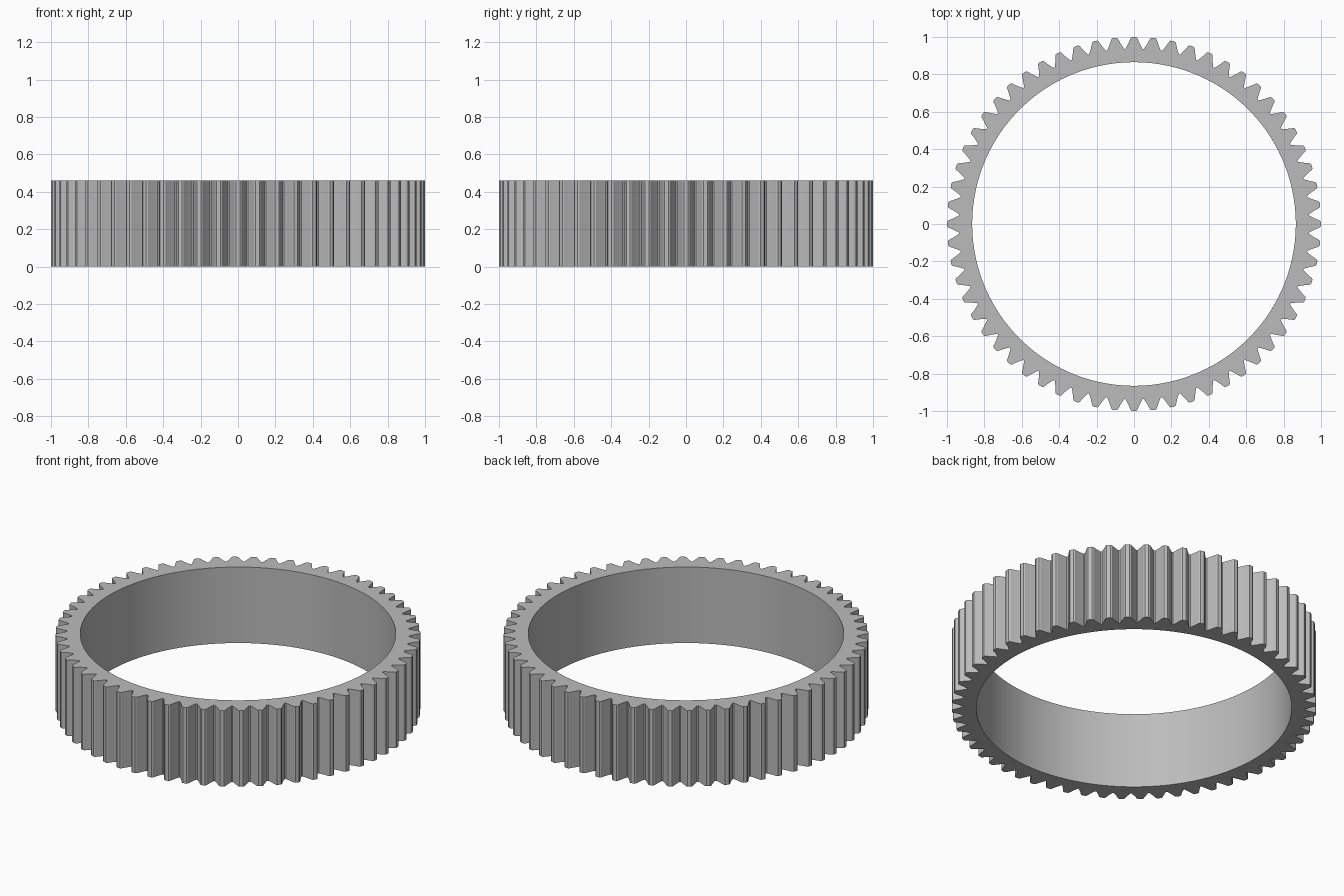
import bpy, bmesh
from math import sin, cos, pi, radians

cube = bpy.data.objects.get("Cube")
if cube:
    bpy.data.objects.remove(cube)

TEETH, HEIGHT, BORE = 60, 0.46, 0.865
PITCH = 2 * pi / TEETH
# One tooth: (radius, angle as a fraction of the pitch)
TOOTH = [(0.938, -0.46), (0.968, -0.29), (0.995, -0.17),
         (1.0, -0.10), (1.0, 0.10),
         (0.995, 0.17), (0.968, 0.29), (0.938, 0.46)]

steel = bpy.data.materials.new("grey steel")
steel.use_nodes = True
GREY = (0.5, 0.5, 0.5, 1)
steel.diffuse_color = GREY
steel.node_tree.nodes["Principled BSDF"].inputs["Base Color"].default_value = GREY

# Matching outlines of the toothed rim and the round bore
angles = [(i + f) * PITCH for i in range(TEETH) for r, f in TOOTH]
radii = [r for i in range(TEETH) for r, f in TOOTH]

bm = bmesh.new()


def loop(rs, z):
    return [bm.verts.new((r * cos(a), r * sin(a), z)) for r, a in zip(rs, angles)]


bore = [BORE] * len(angles)
loops = [loop(radii, 0), loop(radii, HEIGHT), loop(bore, HEIGHT), loop(bore, 0)]

# Skin the closed ring: rim, top, bore, underside
n = len(angles)
for k in range(4):
    a, b = loops[k], loops[(k + 1) % 4]
    for i in range(n):
        j = (i + 1) % n
        bm.faces.new((a[i], a[j], b[j], b[i]))
bmesh.ops.recalc_face_normals(bm, faces=bm.faces)

mesh = bpy.data.meshes.new("gear_ring")
bm.to_mesh(mesh)
bm.free()
mesh.materials.append(steel)
ring = bpy.data.objects.new("gear_ring", mesh)
bpy.context.collection.objects.link(ring)
bpy.context.view_layer.objects.active = ring
ring.select_set(True)
bpy.ops.object.shade_smooth_by_angle(angle=radians(10))
